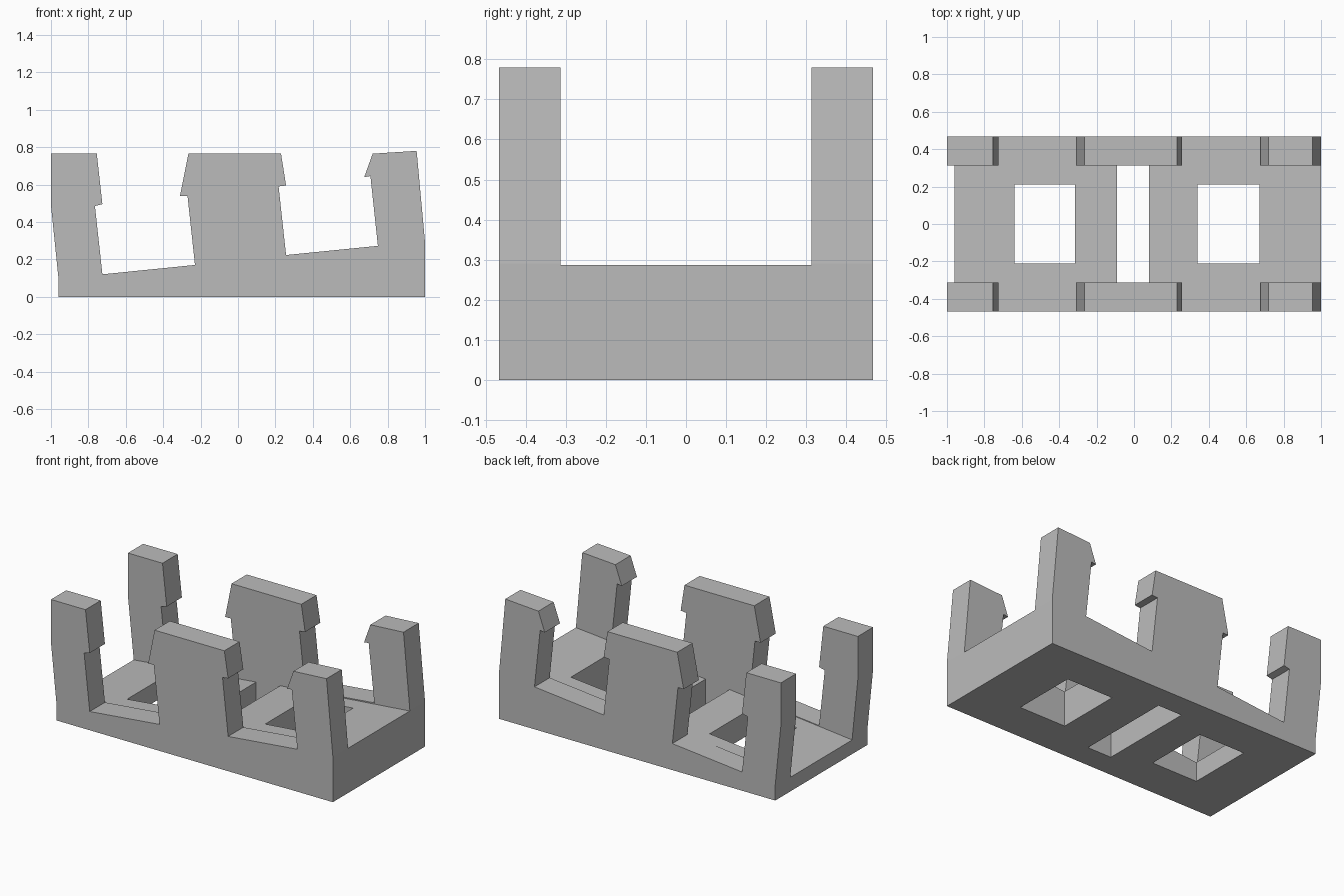
import bpy
import bmesh

if "Cube" in bpy.data.objects:
    bpy.data.objects.remove(bpy.data.objects["Cube"], do_unlink=True)

grey = bpy.data.materials.new("light grey plastic")
colour = (0.5, 0.5, 0.5, 1)
grey.diffuse_color = colour
grey.use_nodes = True
grey.node_tree.nodes["Principled BSDF"].inputs["Base Color"].default_value = colour


def prism(name, outline, half_depth):
    """Extrude an x-z outline evenly to both sides along y."""
    bm = bmesh.new()
    face = bm.faces.new([bm.verts.new((x, -half_depth, z)) for x, z in outline])
    new = bmesh.ops.extrude_face_region(bm, geom=[face])["geom"]
    moved = [v for v in new if isinstance(v, bmesh.types.BMVert)]
    bmesh.ops.translate(bm, verts=moved, vec=(0, 2 * half_depth, 0))
    bmesh.ops.recalc_face_normals(bm, faces=bm.faces[:])
    mesh = bpy.data.meshes.new(name)
    bm.to_mesh(mesh)
    bm.free()
    mesh.materials.append(grey)
    obj = bpy.data.objects.new(name, mesh)
    bpy.context.collection.objects.link(obj)
    return obj


def cut(target, cutter):
    """Subtract the cutter, then discard it."""
    cutter.hide_render = True
    mod = target.modifiers.new("cut", "BOOLEAN")
    mod.operation = "DIFFERENCE"
    mod.solver = "EXACT"
    mod.object = cutter
    bpy.context.view_layer.objects.active = target
    bpy.ops.object.modifier_apply(modifier=mod.name)
    bpy.data.objects.remove(cutter, do_unlink=True)


# Side profile: hooked end posts, wide middle post, two sloping bays
left_post = [(-.96, 0), (-.96, .1), (-1, .49), (-1, .765), (-.755, .765),
             (-.725, .495), (-.765, .485), (-.725, .12)]
middle_post = [(-.23, .17), (-.27, .54), (-.31, .54), (-.265, .765),
               (.23, .765), (.257, .595), (.217, .59), (.257, .223)]
right_post = [(.748, .272), (.708, .645), (.675, .64), (.72, .765),
              (.955, .78), (1, .29), (1, 0)]
holder = prism("clip_holder", left_post + middle_post + right_post, .467)

# Clear the space between the walls, leaving sloping floors and a centre slot
clearance = [(-1.1, .076), (-.09, .181), (-.09, -.1), (.08, -.1),
             (.08, .203), (1.1, .296), (1.1, 1), (-1.1, 1)]
cut(holder, prism("clearance_cutter", clearance, .313))

# Square windows through each floor
for x0, x1 in [(-.64, -.315), (.34, .67)]:
    window = [(x0, -.1), (x1, -.1), (x1, 1), (x0, 1)]
    cut(holder, prism("window_cutter", window, .21))
